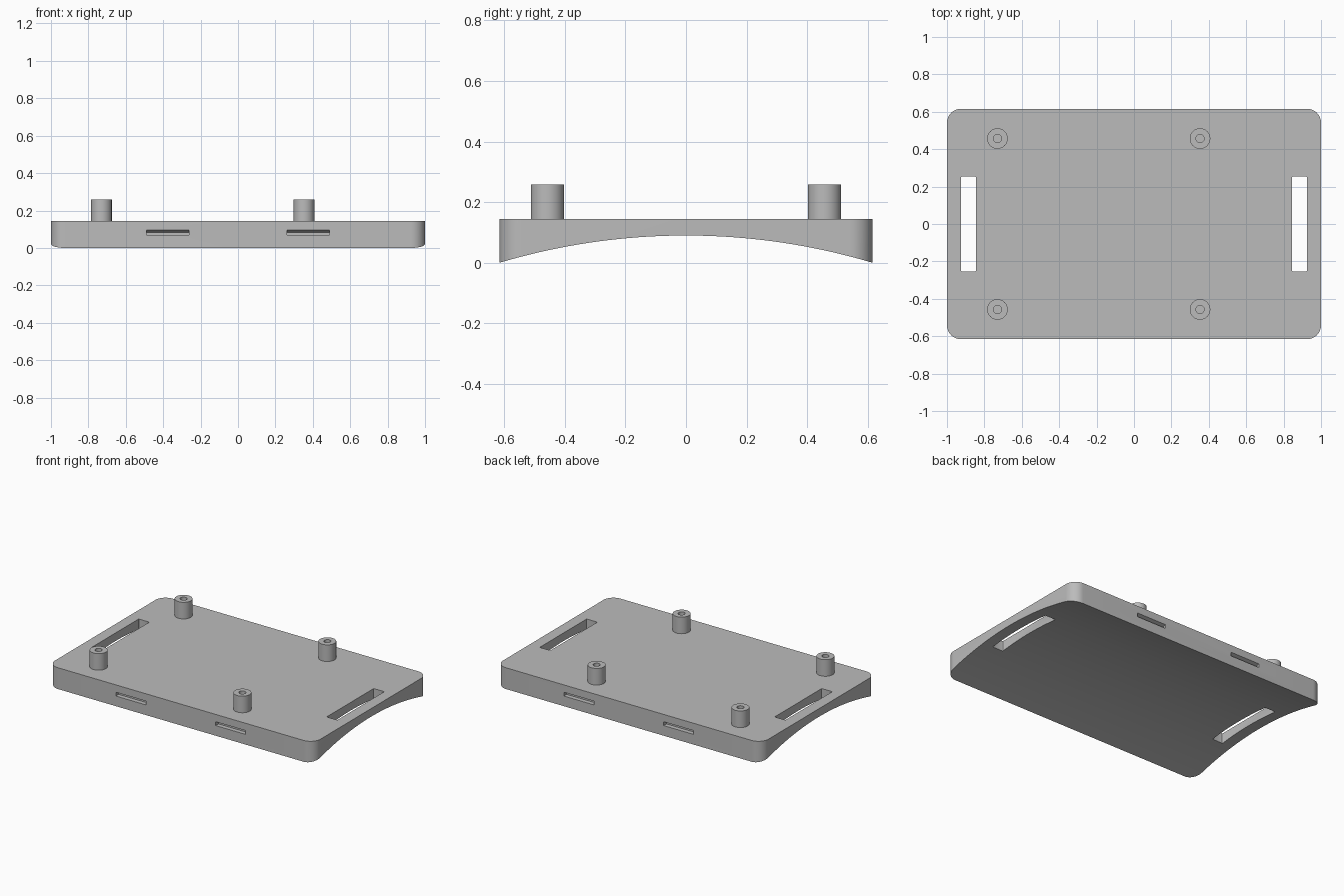
import bpy, bmesh, math
from mathutils import Vector

if "Cube" in bpy.data.objects:
    bpy.data.objects.remove(bpy.data.objects["Cube"])

HALF_X, HALF_Y, TOP, RISE = 1.0, 0.616, 0.145, 0.09
CORNER = 0.075

grey = bpy.data.materials.new("plain grey")
grey.use_nodes = True
colour = (0.5, 0.5, 0.5, 1)
grey.diffuse_color = colour
grey.node_tree.nodes["Principled BSDF"].inputs["Base Color"].default_value = colour


def finish(name, bm):
    bmesh.ops.recalc_face_normals(bm, faces=bm.faces)
    mesh = bpy.data.meshes.new(name)
    bm.to_mesh(mesh)
    bm.free()
    mesh.materials.append(grey)
    obj = bpy.data.objects.new(name, mesh)
    bpy.context.collection.objects.link(obj)
    return obj


def prism(name, points, sweep):
    """Extrude a closed outline along a vector."""
    bm = bmesh.new()
    face = bm.faces.new([bm.verts.new(p) for p in points])
    ext = bmesh.ops.extrude_face_region(bm, geom=[face])
    moved = [v for v in ext["geom"] if isinstance(v, bmesh.types.BMVert)]
    bmesh.ops.translate(bm, verts=moved, vec=Vector(sweep))
    return finish(name, bm)


def rounded_rect(cx, hx, hy, r, z, steps):
    pts = []
    for quarter, (sx, sy) in enumerate([(1, 1), (-1, 1), (-1, -1), (1, -1)]):
        for i in range(steps + 1):
            a = (quarter + i / steps) * math.pi / 2
            pts.append((cx + sx * (hx - r) + r * math.cos(a),
                        sy * (hy - r) + r * math.sin(a), z))
    return pts


def cut(target, cutter):
    cutter.hide_render = True
    mod = target.modifiers.new(cutter.name, "BOOLEAN")
    mod.operation, mod.solver, mod.object = "DIFFERENCE", "EXACT", cutter
    bpy.context.view_layer.objects.active = target
    bpy.ops.object.modifier_apply(modifier=mod.name)
    bpy.data.objects.remove(cutter)


def smooth(obj):
    bpy.ops.object.select_all(action="DESELECT")
    obj.select_set(True)
    bpy.context.view_layer.objects.active = obj
    bpy.ops.object.shade_smooth_by_angle(angle=math.radians(30))


# Plate with rounded corners
plate = prism("base_plate", rounded_rect(0, HALF_X, HALF_Y, CORNER, 0, 12), (0, 0, TOP))

# Arched underside
radius = (HALF_Y ** 2 + RISE ** 2) / (2 * RISE)
arc = []
for i in range(41):
    y = (i / 20 - 1) * (HALF_Y + 0.02)
    arc.append((-1.2, y, RISE - radius + math.sqrt(radius ** 2 - y ** 2)))
arc += [(-1.2, HALF_Y + 0.02, -0.2), (-1.2, -HALF_Y - 0.02, -0.2)]
cut(plate, prism("arch_cutter", arc, (2.4, 0, 0)))

# Strap slots through both ends
for side in (-1, 1):
    outline = rounded_rect(side * 0.885, 0.04, 0.253, 0.005, -0.1, 3)
    cut(plate, prism("strap_cutter", outline, (0, 0, 0.4)))

# Shallow latch grooves in the front and back edges
for side in (-1, 1):
    for x in (-0.376, 0.376):
        groove = [(x - 0.113, side * (HALF_Y - d), z)
                  for d, z in ((-0.02, 0.069), (0.03, 0.069), (0.03, 0.083),
                               (0, 0.095), (-0.02, 0.095))]
        cut(plate, prism("groove_cutter", groove, (0.226, 0, 0)))
smooth(plate)

# Hollow mounting posts, turned from a profile
PROFILE = [(0, 0.15), (0.022, 0.15), (0.022, 0.258), (0.055, 0.258), (0.055, 0.14)]
for depth, y in (("front", -0.457), ("back", 0.457)):
    for end, x in (("right", -0.73), ("left", 0.353)):
        bm = bmesh.new()
        verts = [bm.verts.new((r, 0, z)) for r, z in PROFILE]
        edges = [bm.edges.new(pair) for pair in zip(verts, verts[1:])]
        bmesh.ops.spin(bm, geom=verts + edges, cent=(0, 0, 0), axis=(0, 0, 1),
                       angle=math.tau, steps=48)
        bmesh.ops.remove_doubles(bm, verts=bm.verts, dist=0.0005)
        rim = [e for e in bm.edges if e.is_boundary]
        bmesh.ops.holes_fill(bm, edges=rim, sides=0)
        post = finish(f"{depth}_{end}_post", bm)
        post.location = (x, y, 0)
        smooth(post)
